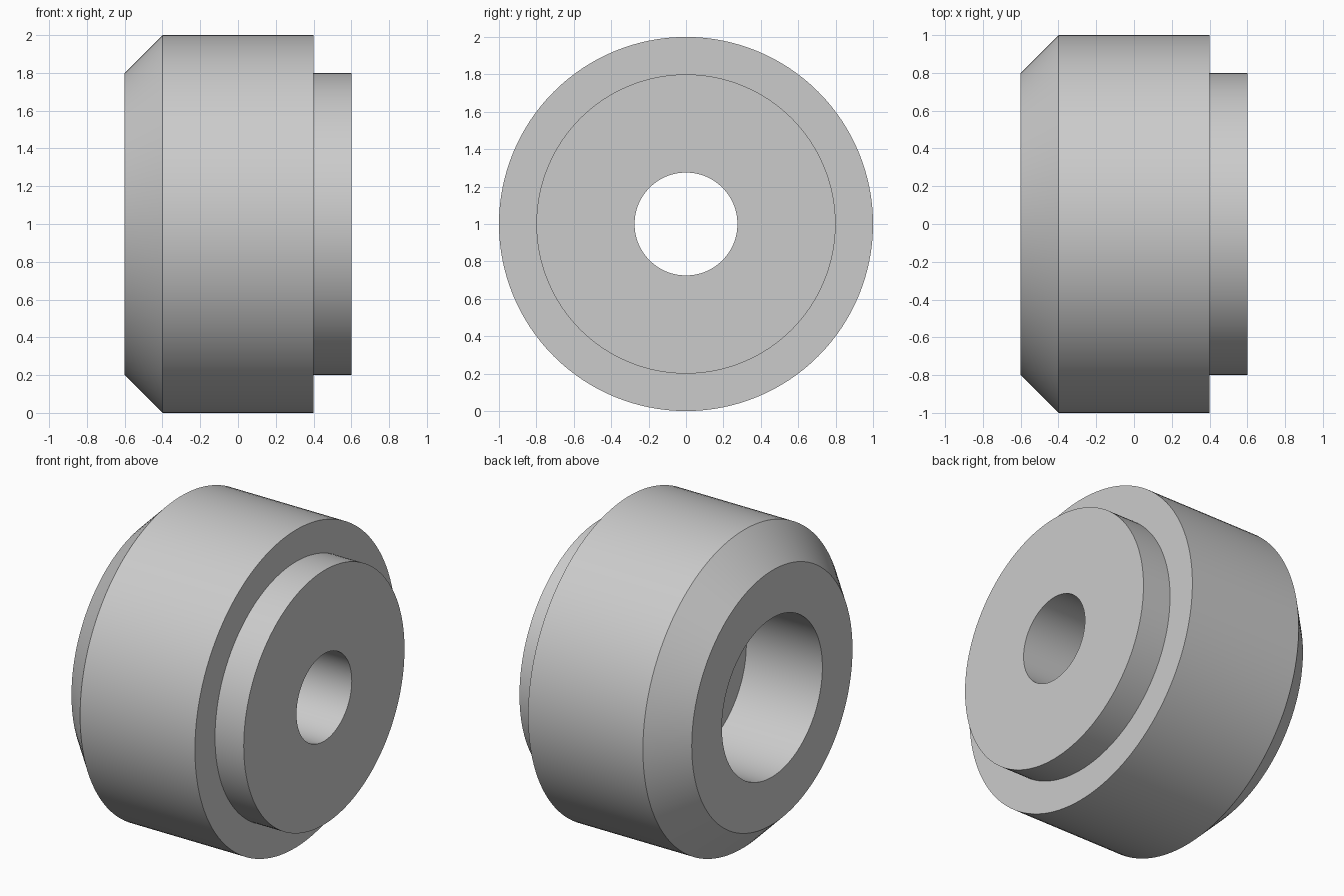
import bpy
import bmesh
from math import radians, tau
from mathutils import Vector

cube = bpy.data.objects.get("Cube")
if cube:
    bpy.data.objects.remove(cube, do_unlink=True)

# Plain grey finish
grey = bpy.data.materials.new("light grey")
grey.use_nodes = True
colour = (0.6, 0.6, 0.6, 1)
grey.diffuse_color = colour
grey.node_tree.nodes["Principled BSDF"].inputs["Base Color"].default_value = colour

# Closed half section as (x, radius): chamfered body, boss, bore, counterbore
SECTION = [
    (-0.6, 0.8), (-0.4, 1.0), (0.4, 1.0), (0.4, 0.8), (0.6, 0.8),
    (0.6, 0.275), (-0.07, 0.275), (-0.07, 0.5), (-0.6, 0.5),
]
AXIS_HEIGHT = 1.0
SEGMENTS = 128

# Revolve the section about the x axis
bm = bmesh.new()
ring = [bm.verts.new((x, 0, AXIS_HEIGHT + r)) for x, r in SECTION]
edges = [bm.edges.new((a, b)) for a, b in zip(ring, ring[1:] + ring[:1])]
bmesh.ops.spin(bm, geom=ring + edges, cent=Vector((0, 0, AXIS_HEIGHT)),
               axis=(1, 0, 0), angle=tau, steps=SEGMENTS, use_duplicate=False)
bmesh.ops.remove_doubles(bm, verts=bm.verts[:], dist=0.0001)
bmesh.ops.recalc_face_normals(bm, faces=bm.faces[:])

mesh = bpy.data.meshes.new("stepped_bushing")
bm.to_mesh(mesh)
bm.free()
mesh.materials.append(grey)

bushing = bpy.data.objects.new("stepped_bushing", mesh)
bpy.context.collection.objects.link(bushing)

# Smooth round walls, crisp rims
bpy.ops.object.select_all(action="DESELECT")
bushing.select_set(True)
bpy.context.view_layer.objects.active = bushing
bpy.ops.object.shade_smooth_by_angle(angle=radians(30))
